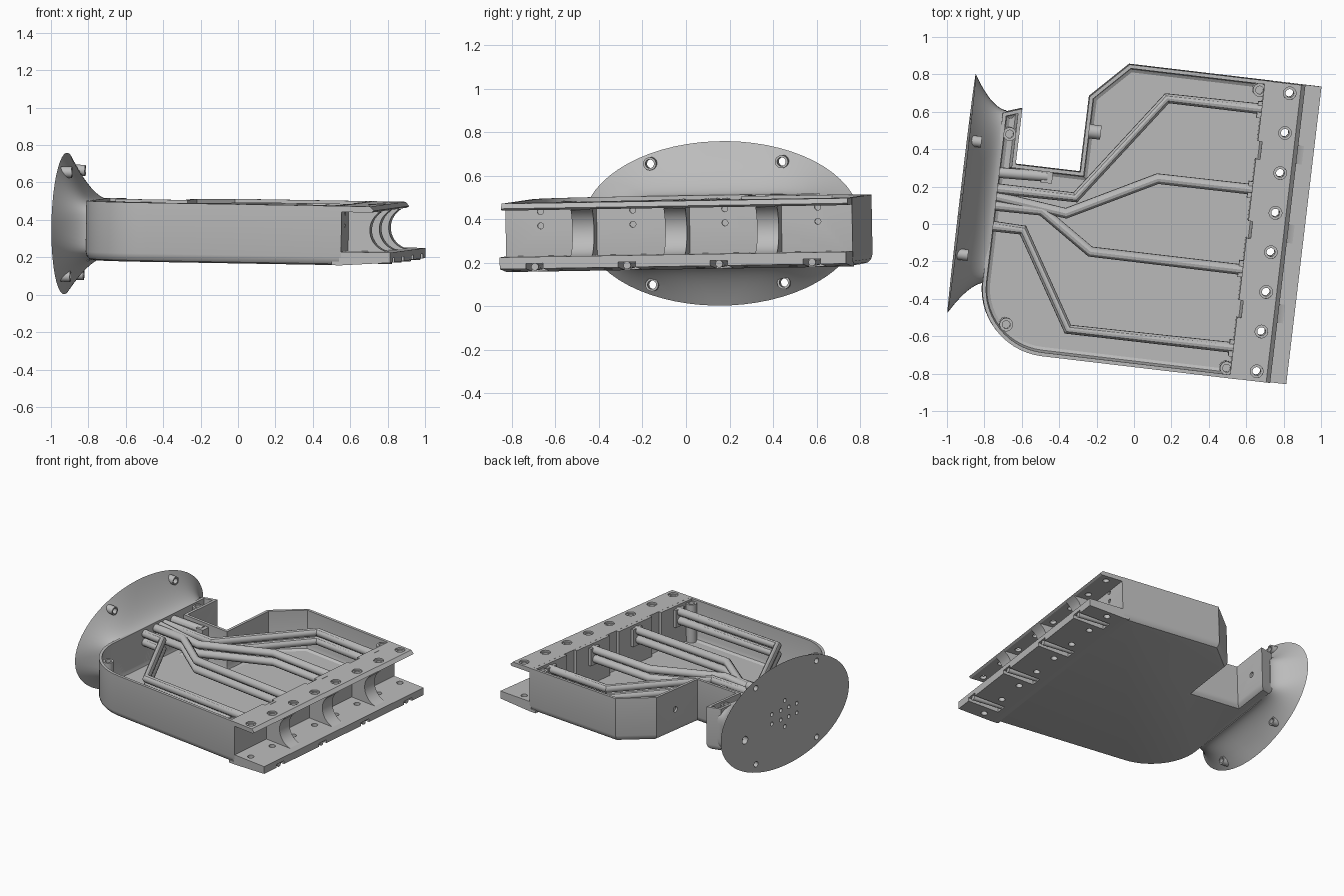
import bpy, bmesh, math
from mathutils import Matrix, Vector

if "Cube" in bpy.data.objects:
    bpy.data.objects.remove(bpy.data.objects["Cube"])

# Everything is modelled square, then turned and tilted by one matrix
TURN = math.radians(6.75)
PLACE = (Matrix.Rotation(0.015, 4, 'Y') @ Matrix.Rotation(0.018, 4, 'X')
         @ Matrix.Rotation(-TURN, 4, 'Z'))
grey = bpy.data.materials.new("plain_grey")
grey.diffuse_color = (0.5, 0.5, 0.5, 1)
grey.use_nodes = True
grey.node_tree.nodes["Principled BSDF"].inputs["Base Color"].default_value = grey.diffuse_color
parts = []


def make(name, bm, keep=True):
    bmesh.ops.recalc_face_normals(bm, faces=bm.faces)
    me = bpy.data.meshes.new(name)
    bm.to_mesh(me)
    bm.free()
    ob = bpy.data.objects.new(name, me)
    bpy.context.collection.objects.link(ob)
    if keep:
        me.materials.append(grey)
        parts.append(ob)
    return ob


def box(bm, lo, hi):
    c = [(a + b) / 2 for a, b in zip(lo, hi)]
    s = [b - a for a, b in zip(lo, hi)]
    bmesh.ops.create_cube(bm, size=1, matrix=Matrix.Translation(c) @ Matrix.Diagonal((*s, 1)))


def cyl(bm, start, axis, r, length, seg=24):
    rot = Matrix.Rotation(math.pi / 2, 4, 'Y') if axis == 'X' else Matrix()
    m = Matrix.Translation(start) @ rot @ Matrix.Translation((0, 0, length / 2))
    bmesh.ops.create_cone(bm, cap_ends=True, segments=seg, radius1=r, radius2=r,
                          depth=length, matrix=m)


def loft(bm, rings):
    rows = [[bm.verts.new(p) for p in ring] for ring in rings]
    n = len(rows[0])
    for a, b in zip(rows, rows[1:]):
        for i in range(n):
            j = (i + 1) % n
            bm.faces.new((a[i], a[j], b[j], b[i]))
    bm.faces.new(rows[0][::-1])
    bm.faces.new(rows[-1])


def prism(bm, profile, v0, v1):
    loft(bm, [[(u, v, z) for u, z in profile] for v in (v0, v1)])


def cut(ob, bm):
    cutter = make("cutter", bm, False)
    cutter.hide_render = True
    mod = ob.modifiers.new("cut", 'BOOLEAN')
    mod.operation, mod.solver, mod.object = 'DIFFERENCE', 'EXACT', cutter
    bpy.context.view_layer.update()
    new = bpy.data.meshes.new_from_object(ob.evaluated_get(bpy.context.evaluated_depsgraph_get()))
    ob.modifiers.clear()
    ob.data = new
    bpy.data.objects.remove(cutter)


def inset(poly, d):
    out = []
    for i, p in enumerate(poly):
        p = Vector(p)
        a = (p - Vector(poly[i - 1])).normalized()
        b = (Vector(poly[(i + 1) % len(poly)]) - p).normalized()
        na, nb = Vector((-a.y, a.x)), Vector((-b.y, b.x))
        out.append(p + (na + nb) / (1 + na.dot(nb)) * d)
    return out


CENTRES = [-0.59, -0.163, 0.263, 0.693]      # four sockets across the front edge
SCREWS = [c + s * 0.107 for c in CENTRES for s in (-1, 1)]
TUBE_Z = (0.39, 0.455)

# Open tray with a rounded underside
outline = [(.64, -.752), (.64, .852), (-.131, .852), (-.324, .656), (-.326, .25),
           (-.674, .25), (-.674, .55), (-.775, .515)]
for i in range(15):
    t = math.pi * (1 + i / 28)
    outline.append((-.414 + .361 * math.cos(t), -.394 + .358 * math.sin(t)))
levels = [(.045, .18), (.02, .187), (.006, .203), (0, .225), (0, .497), (.02, .497),
          (.02, .24), (.028, .216), (.045, .205)]
bm = bmesh.new()
loft(bm, [[(p.x, p.y, z) for p in inset(outline, d)] for d, z in levels])
tray = make("tray_shell", bm)
bm = bmesh.new()
for c in CENTRES:
    for z in TUBE_Z:
        cyl(bm, (.61, c, z), 'X', .014, .06, 16)
cyl(bm, (-.36, .47, .35), 'X', .02, .1)
cyl(bm, (-.70, .42, .35), 'X', .02, .1)
cut(tray, bm)

# Blocks behind each socket
bm = bmesh.new()
for c in CENTRES:
    box(bm, (.597, max(c - .167, -.74), .2), (.63, min(c + .167, .84), .4965))
make("socket_backs", bm)

# Lower shelf with screw holes and grooves underneath
bm = bmesh.new()
prism(bm, [(.59, .18), (.64, .18), (.905, .198), (.905, .252), (.63, .252), (.63, .2),
           (.59, .2)], -.751, .851)
shelf = make("lower_shelf", bm)
bm = bmesh.new()
for v in SCREWS:
    cyl(bm, (.736, v, .1), 'Z', .022, .25)
for c in CENTRES:
    box(bm, (.67, c - .04, .1), (.95, c + .04, .222))
cut(shelf, bm)
bm = bmesh.new()
for c in CENTRES:
    cyl(bm, (.66, c, .206), 'X', .017, .235, 16)
make("groove_rods", bm)

# Upper plate with counterbored screw holes
bm = bmesh.new()
prism(bm, [(.63, .465), (.8, .465), (.815, .474), (.793, .4968), (.63, .4968)], -.751, .851)
plate = make("upper_plate", bm)
for r, z in ((.034, .485), (.022, .4)):
    bm = bmesh.new()
    for v in SCREWS:
        cyl(bm, (.736, v, z), 'Z', r, .15)
    cut(plate, bm)

# Pillars between the sockets, scooped at the front
scoop = [(.63, .468), (.63, .25)]
for i in range(17):
    t = math.radians(270 - 149 * i / 16)
    scoop.append((.87 + .115 * math.cos(t), .365 + .115 * math.sin(t)))
bm = bmesh.new()
for v in (-.38, .05, .475):
    prism(bm, scoop, v - .05, v + .05)
make("socket_pillars", bm)

# Flared wrist flange: ellipse blending into a rounded rectangle
bm = bmesh.new()
rings = []
N = 64
for k in range(13):
    t = k / 12
    w = (1 - t) ** 1.75
    ring = []
    for i in range(N):
        a = 2 * math.pi * (i + .5) / N
        c, s = math.cos(a), math.sin(a)
        rv = .065 + .463 * math.copysign(abs(c) ** .35, c)
        rz = .3385 + .1582 * math.copysign(abs(s) ** .35, s)
        ring.append((-.941 + .186 * t, rv + (.06 + .644 * c - rv) * w,
                     rz + (.364 + .378 * s - rz) * w))
    rings.append(ring)
loft(bm, rings)
flange = make("wrist_flange", bm)
MOUNTS = [(.045 + a * .305, .366 + b * .278) for a in (-1, 1) for b in (-1, 1)]
bm = bmesh.new()
for v, z in MOUNTS:
    cyl(bm, (-1, v, z), 'X', .02, .3)
for v in (-.06, .02, .1, .19):
    for z in (.33, .40):
        cyl(bm, (-1, v, z), 'X', .014, .1, 16)
for z in (.27, .46):
    cyl(bm, (-1, .06, z), 'X', .014, .1, 16)
cyl(bm, (-1, .46, .3), 'X', .028, .1)
cut(flange, bm)

# Screw bosses on the flange
bm = bmesh.new()
for v, z in MOUNTS:
    cyl(bm, (-.938, v, z), 'X', .03, .065)
bosses = make("flange_bosses", bm)
bm = bmesh.new()
for v, z in MOUNTS:
    cyl(bm, (-1, v, z), 'X', .02, .3)
cut(bosses, bm)

# Screw posts inside the tray
POSTS = [(.575, .798), (.575, -.70), (-.623, -.607), (-.725, .407)]
bm = bmesh.new()
for u, v in POSTS:
    cyl(bm, (u, v, .2), 'Z', .036, .282)
posts = make("screw_posts", bm)
bm = bmesh.new()
for u, v in POSTS:
    cyl(bm, (u, v, .35), 'Z', .021, .2)
cut(posts, bm)
bm = bmesh.new()
cyl(bm, (-.31, .47, .35), 'X', .038, .07)
make("side_wall_boss", bm)

# Guide tubes, two stacked per socket and a short pair at the side
ROUTES = [
    [(-.79, .0), (-.6, -.025), (-.36, -.555), (.54, -.655)],
    [(-.78, .11), (-.5, .08), (-.24, -.14), (.6, -.24)],
    [(-.77, .16), (-.37, .065), (.12, .25), (.65, .19)],
    [(-.77, .2), (-.32, .15), (.17, .68), (.70, .62)],
    [(-.76, .285), (-.47, .262)],
]
ca, sa = math.cos(TURN), math.sin(TURN)
for n, route in enumerate(ROUTES):
    cu = bpy.data.curves.new("tube_path", 'CURVE')
    cu.dimensions = '3D'
    cu.bevel_depth, cu.bevel_resolution, cu.use_fill_caps = .028, 4, True
    for z in TUBE_Z:
        sp = cu.splines.new('POLY')
        sp.points.add(len(route) - 1)
        for pt, (x, y) in zip(sp.points, route):
            pt.co = (x * ca - y * sa, x * sa + y * ca, z, 1)
    tmp = bpy.data.objects.new("tube_path", cu)
    bpy.context.collection.objects.link(tmp)
    bpy.context.view_layer.update()
    me = bpy.data.meshes.new_from_object(
        tmp.evaluated_get(bpy.context.evaluated_depsgraph_get()))
    bpy.data.objects.remove(tmp)
    me.materials.clear()
    me.materials.append(grey)
    ob = bpy.data.objects.new("guide_tubes_%d" % (n + 1), me)
    bpy.context.collection.objects.link(ob)
    parts.append(ob)

# Collars where tubes meet the sockets, and the side tube holder
bm = bmesh.new()
for c in CENTRES:
    box(bm, (.575, c - .045, .35), (.6, c + .045, .475))
make("tube_collars", bm)
bm = bmesh.new()
box(bm, (-.53, .17, .2), (-.47, .24, .475))
make("side_tube_holder", bm)

# Final placement and shading
for ob in parts:
    ob.matrix_world = PLACE
    bpy.ops.object.select_all(action='DESELECT')
    ob.select_set(True)
    bpy.context.view_layer.objects.active = ob
    bpy.ops.object.shade_smooth_by_angle(angle=math.radians(30))
